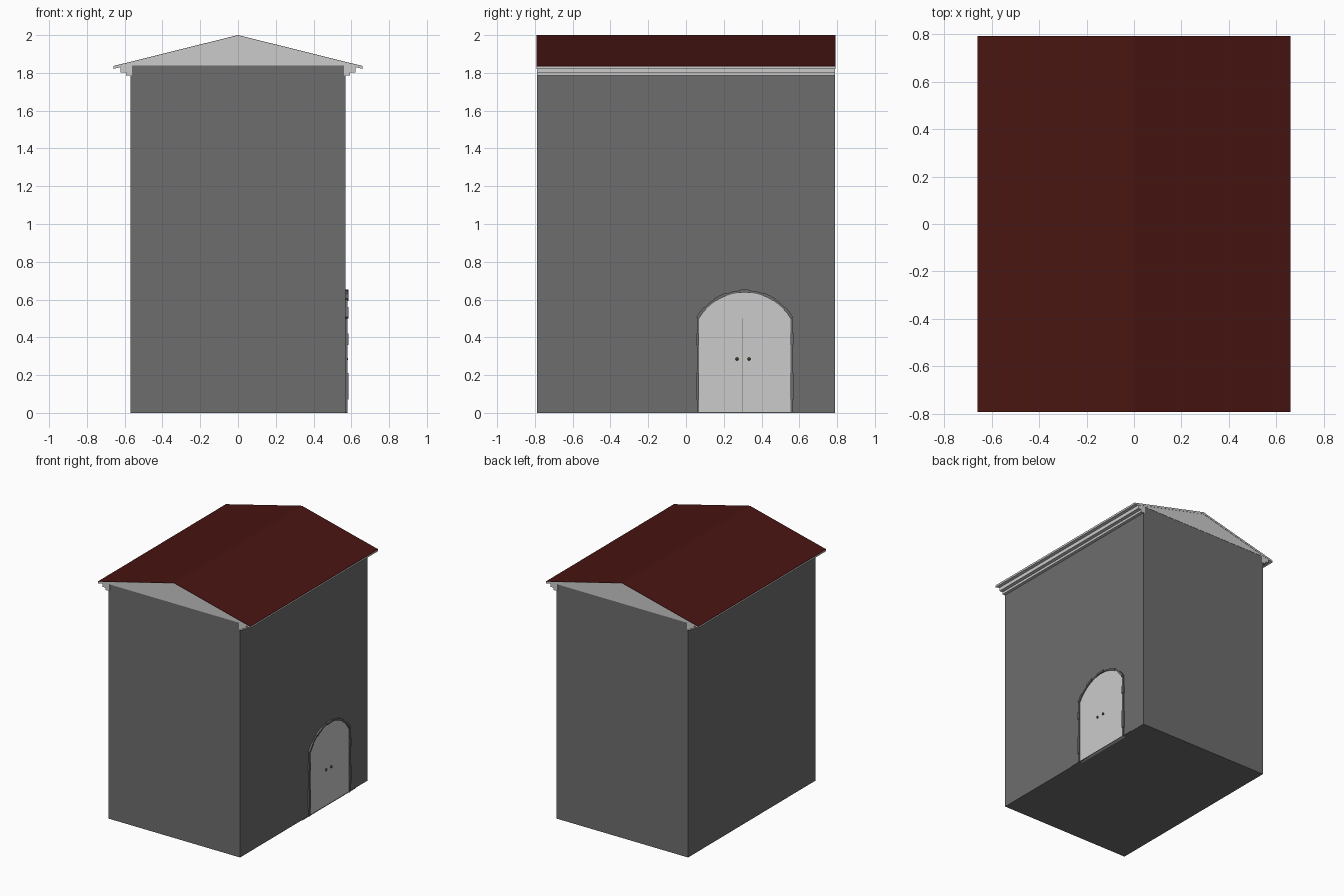
import bpy, math

if "Cube" in bpy.data.objects:
    bpy.data.objects.remove(bpy.data.objects["Cube"])

def material(name, rgb):
    m = bpy.data.materials.new(name)
    m.diffuse_color = (*rgb, 1)
    m.use_nodes = True
    m.node_tree.nodes["Principled BSDF"].inputs["Base Color"].default_value = m.diffuse_color
    return m

STONE = material("dark_stone", (0.154, 0.154, 0.154))
ROOF = material("roof_red", (0.065, 0.0075, 0.006))
BRASS = material("knob_brass", (0.07, 0.06, 0.03))

def prism(name, profile, axis, lo, hi, mat=None):
    """Extrude a 2D profile along x (profile is y,z) or y (profile is x,z)."""
    put = (lambda p, t: (t, *p)) if axis == "x" else (lambda p, t: (p[0], t, p[1]))
    n = len(profile)
    verts = [put(p, t) for t in (lo, hi) for p in profile]
    order = range(n)
    faces = [tuple(order), tuple(n + i for i in reversed(order))]
    faces += [(i, n + i, n + (i + 1) % n, (i + 1) % n) for i in order]
    if axis == "x":
        faces = [tuple(reversed(f)) for f in faces]
    mesh = bpy.data.meshes.new(name)
    mesh.from_pydata(verts, [], faces)
    if mat:
        mesh.materials.append(mat)
    ob = bpy.data.objects.new(name, mesh)
    bpy.context.collection.objects.link(ob)
    return ob

def rect(a0, a1, b0, b1):
    return [(a0, b0), (a1, b0), (a1, b1), (a0, b1)]

W, D, TOP = 0.57, 0.79, 1.838

# Walls
prism("walls", rect(-W, W, 0, TOP), "y", -D + 0.002, D - 0.002, STONE)

# Gables, flush with the end walls
for name, y in (("front_gable", -D), ("back_gable", D - 0.01)):
    prism(name, [(-0.61, TOP), (0.61, TOP), (0, 1.994)], "y", y, y + 0.01)

# Roof slopes with thin red upper sheet, and stepped eaves cornices
for side, s in (("right", 1), ("left", -1)):
    def strip(name, pts, mat=None, d=D):
        pts = [(s * x, z) for x, z in pts]
        return prism(f"{side}_{name}", pts if s > 0 else pts[::-1], "y", -d, d, mat)
    strip("roof_board", [(0, 1.985), (0.66, 1.821), (0.66, 1.834), (0, 1.998)], None, D + 0.002)
    strip("roof_sheet", [(0, 1.998), (0.66, 1.834), (0.66, 1.836), (0, 2.0)], ROOF, D + 0.002)
    strip("cornice", [(W - 0.01, 1.785), (0.594, 1.785), (0.594, 1.803),
                      (0.622, 1.803), (0.622, 1.832), (W - 0.01, 1.845)])

# Arched double door on the right wall
YC, HALF, SPRING, RISE = 0.311, 0.245, 0.5, 0.14
R = (HALF ** 2 + RISE ** 2) / (2 * RISE)
ZC = SPRING + RISE - R
A = math.asin(HALF / R)
def arc(radius, a0, a1, n):
    return [(YC + radius * math.sin(a0 + (a1 - a0) * i / n),
             ZC + radius * math.cos(a0 + (a1 - a0) * i / n)) for i in range(n + 1)]

prism("door_panel", [(YC - HALF, 0), (YC + HALF, 0)] + arc(R, A, -A, 12), "x", W - 0.02, W + 0.003)
prism("door_seam", rect(0.2995, 0.3005, 0, 0.5), "x", W, W + 0.0035, STONE)

# Frame: alternating jamb blocks on each side
heights = [0, 0.07, 0.21, 0.36, 0.42, SPRING]
for s, side in ((-1, "left"), (1, "right")):
    for i, (z0, z1) in enumerate(zip(heights, heights[1:])):
        wide = 0.013 if i % 2 else 0.009
        a, b = sorted((YC + s * (HALF - 0.003), YC + s * (HALF + wide)))
        prism(f"{side}_jamb_block_{i}", rect(a, b, z0, z1), "x", W - 0.01,
              W + (0.014 if i % 2 else 0.009), STONE)

# Frame: arch stones
N = 9
for i in range(N):
    a0, a1 = (-A + 2 * A * (i + k) / N for k in (0, 1))
    thick = 0.009 if i % 2 else 0.013
    outline = arc(R - 0.003, a0, a1, 2) + arc(R + thick, a1, a0, 2)
    prism(f"arch_stone_{i}", outline[::-1], "x", W - 0.01, W + (0.009 if i % 2 else 0.014), STONE)

# Threshold
prism("threshold", rect(-0.03, 0.64, 0, 0.004), "x", W - 0.01, W + 0.005, STONE)

# Knobs
for side, y in (("left", 0.27), ("right", 0.333)):
    bpy.ops.mesh.primitive_uv_sphere_add(segments=10, ring_count=6, radius=0.009,
                                         location=(W + 0.005, y, 0.285))
    knob = bpy.context.object
    knob.name = f"{side}_knob"
    knob.data.materials.append(BRASS)
    bpy.ops.object.shade_smooth_by_angle()
